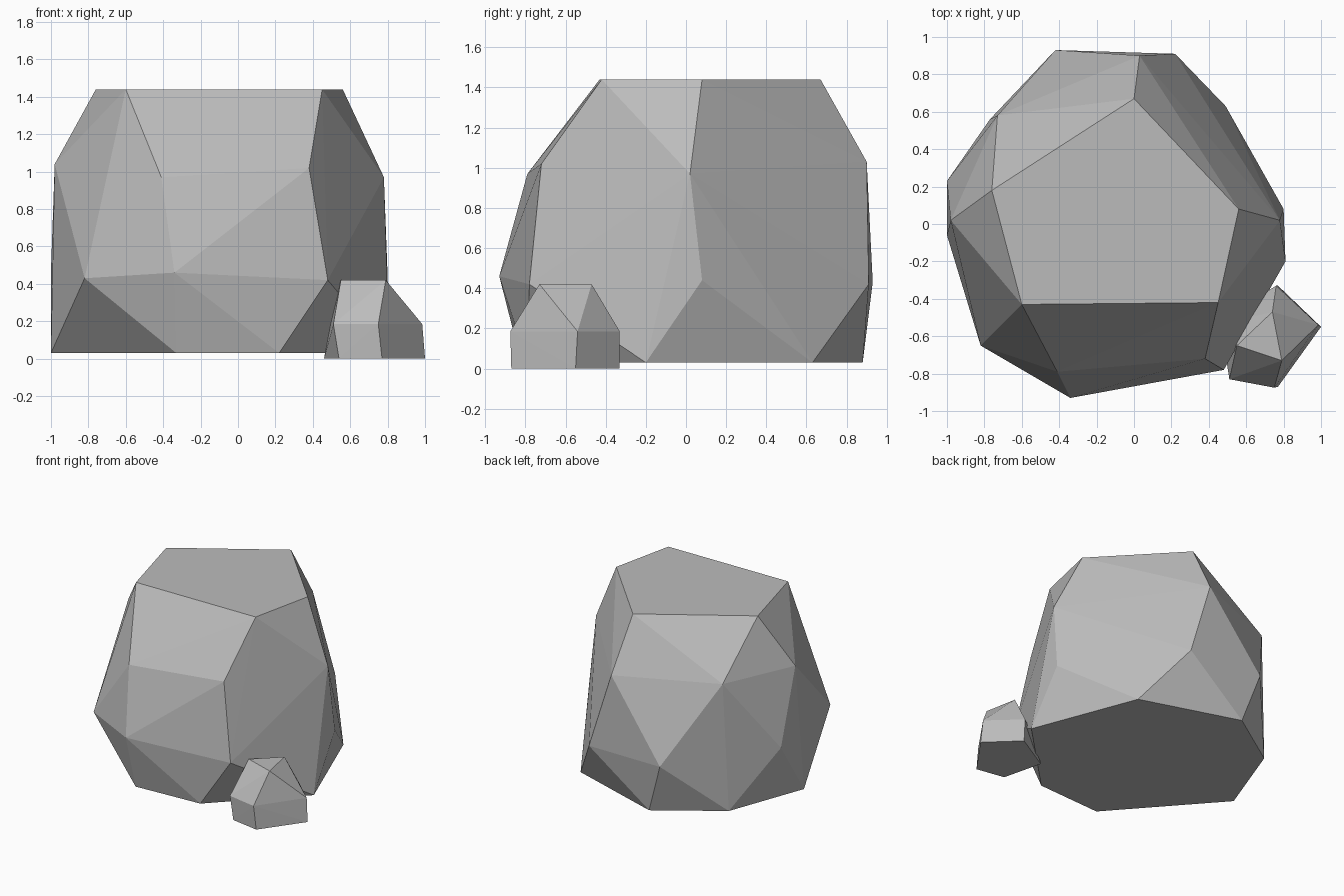
import bpy, bmesh

if "Cube" in bpy.data.objects:
    bpy.data.objects.remove(bpy.data.objects["Cube"])

stone = bpy.data.materials.new("grey_stone")
stone.diffuse_color = (0.50, 0.50, 0.50, 1)
stone.use_nodes = True
stone.node_tree.nodes["Principled BSDF"].inputs["Base Color"].default_value = stone.diffuse_color


def faceted_rock(name, points):
    """Flat-faced stone: the convex shell around a few corner points."""
    bm = bmesh.new()
    for p in points:
        bm.verts.new(p)
    bmesh.ops.convex_hull(bm, input=bm.verts[:])
    bmesh.ops.dissolve_limit(bm, angle_limit=0.01, verts=bm.verts[:], edges=bm.edges[:])
    bmesh.ops.recalc_face_normals(bm, faces=bm.faces[:])
    mesh = bpy.data.meshes.new(name)
    bm.to_mesh(mesh)
    bm.free()
    mesh.materials.append(stone)
    obj = bpy.data.objects.new(name, mesh)
    bpy.context.collection.objects.link(obj)
    return obj


def ring(z, corners):
    return [(x, y, z) for x, y in corners]


# Large boulder: flat top and base, two rings of corners between
faceted_rock("large_boulder",
    ring(1.44, [(-0.6, -0.43), (0.45, -0.42), (0.56, 0.08), (0, 0.67), (-0.76, 0.18)])
    + [(-0.41, -0.79, 0.97), (0.38, -0.72, 1.02), (0.78, 0.02, 0.97),
       (0.03, 0.90, 1.03), (-0.73, 0.58, 1.04), (-0.98, 0.02, 1.04)]
    + [(-0.82, -0.65, 0.43), (-0.34, -0.93, 0.46), (0.48, -0.78, 0.42), (0.80, 0.08, 0.44),
       (0.22, 0.91, 0.42), (-0.42, 0.93, 0.43), (-1.0, 0.23, 0.47)]
    + ring(0.03, [(0.81, -0.2), (0.49, 0.63), (-0.29, 0.88), (-0.77, 0.56),
                  (-1.0, -0.06), (-0.33, -0.82), (0.22, -0.79)]))

# Small stone beside it: triangular top, five-sided middle and base
faceted_rock("small_stone",
    ring(0.42, [(0.74, -0.47), (0.79, -0.73), (0.55, -0.65)])
    + ring(0.185, [(0.51, -0.83), (0.75, -0.875), (0.985, -0.54), (0.76, -0.33), (0.49, -0.53)])
    + ring(0.0, [(0.54, -0.83), (0.77, -0.87), (1.0, -0.55), (0.77, -0.33), (0.46, -0.51)]))
